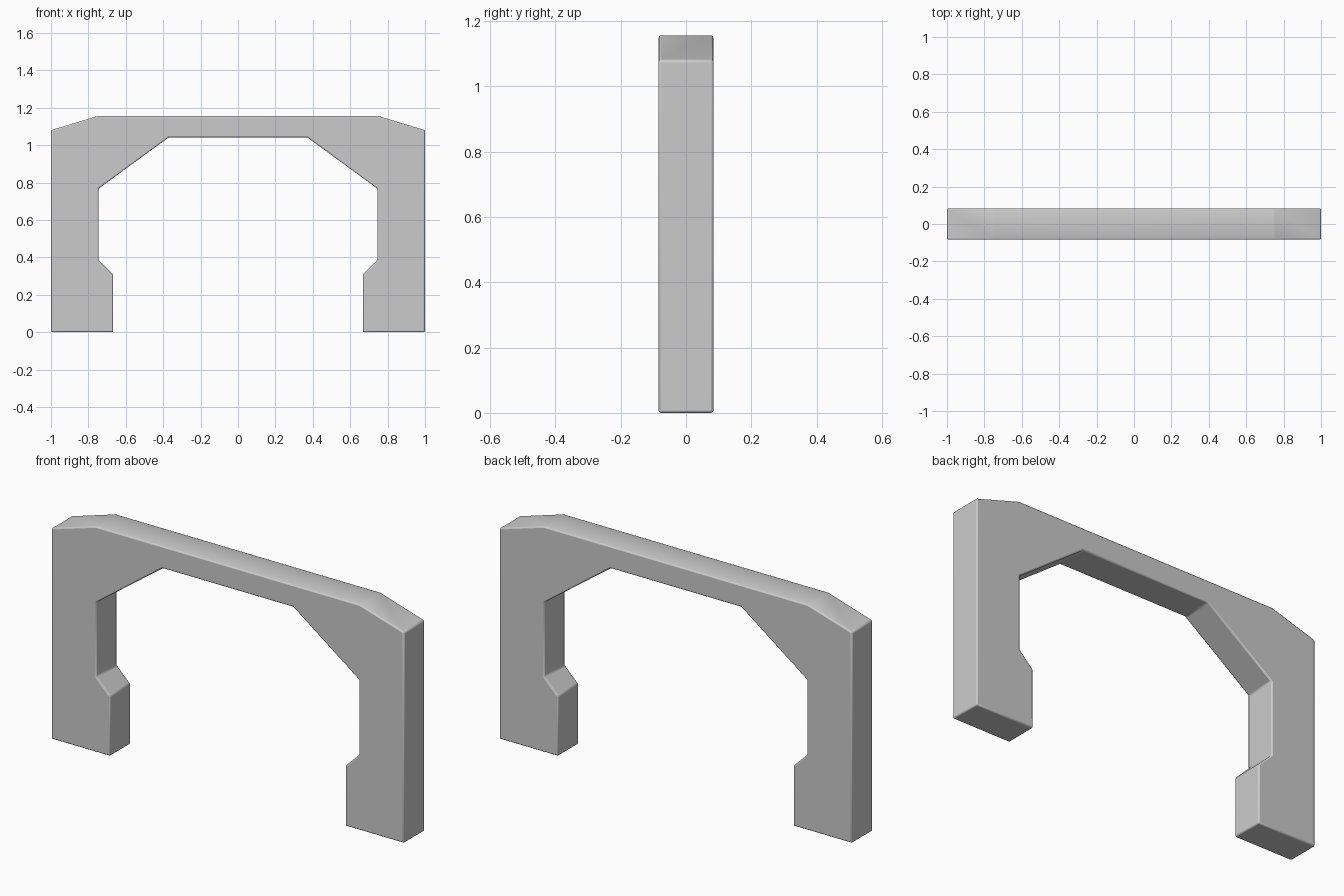
import bpy, bmesh

if "Cube" in bpy.data.objects:
    bpy.data.objects.remove(bpy.data.objects["Cube"])

HALF_DEPTH = 0.084

# Right half of the arch outline (x, z), from inner top to outer top
half = [(0.37, 1.042), (0.745, 0.768), (0.745, 0.385), (0.667, 0.308),
        (0.667, 0.0), (1.0, 0.0), (1.0, 1.08), (0.75, 1.156)]
outline = half + [(-x, z) for x, z in reversed(half)]

# Extrude the mirrored outline through the depth
bm = bmesh.new()
front = bm.faces.new([bm.verts.new((x, -HALF_DEPTH, z)) for x, z in outline])
ext = bmesh.ops.extrude_face_region(bm, geom=[front])
verts = [g for g in ext["geom"] if isinstance(g, bmesh.types.BMVert)]
bmesh.ops.translate(bm, verts=verts, vec=(0, 2 * HALF_DEPTH, 0))
bmesh.ops.recalc_face_normals(bm, faces=bm.faces)
mesh = bpy.data.meshes.new("arch_frame")
bm.to_mesh(mesh)
bm.free()
arch = bpy.data.objects.new("arch_frame", mesh)
bpy.context.collection.objects.link(arch)

# Small worn edge bevel
bevel = arch.modifiers.new("edge_bevel", "BEVEL")
bevel.width = 0.007
bevel.segments = 2
bevel.limit_method = "ANGLE"
bevel.angle_limit = 0.2

bpy.context.view_layer.objects.active = arch
arch.select_set(True)
bpy.ops.object.shade_smooth_by_angle(angle=0.6)
